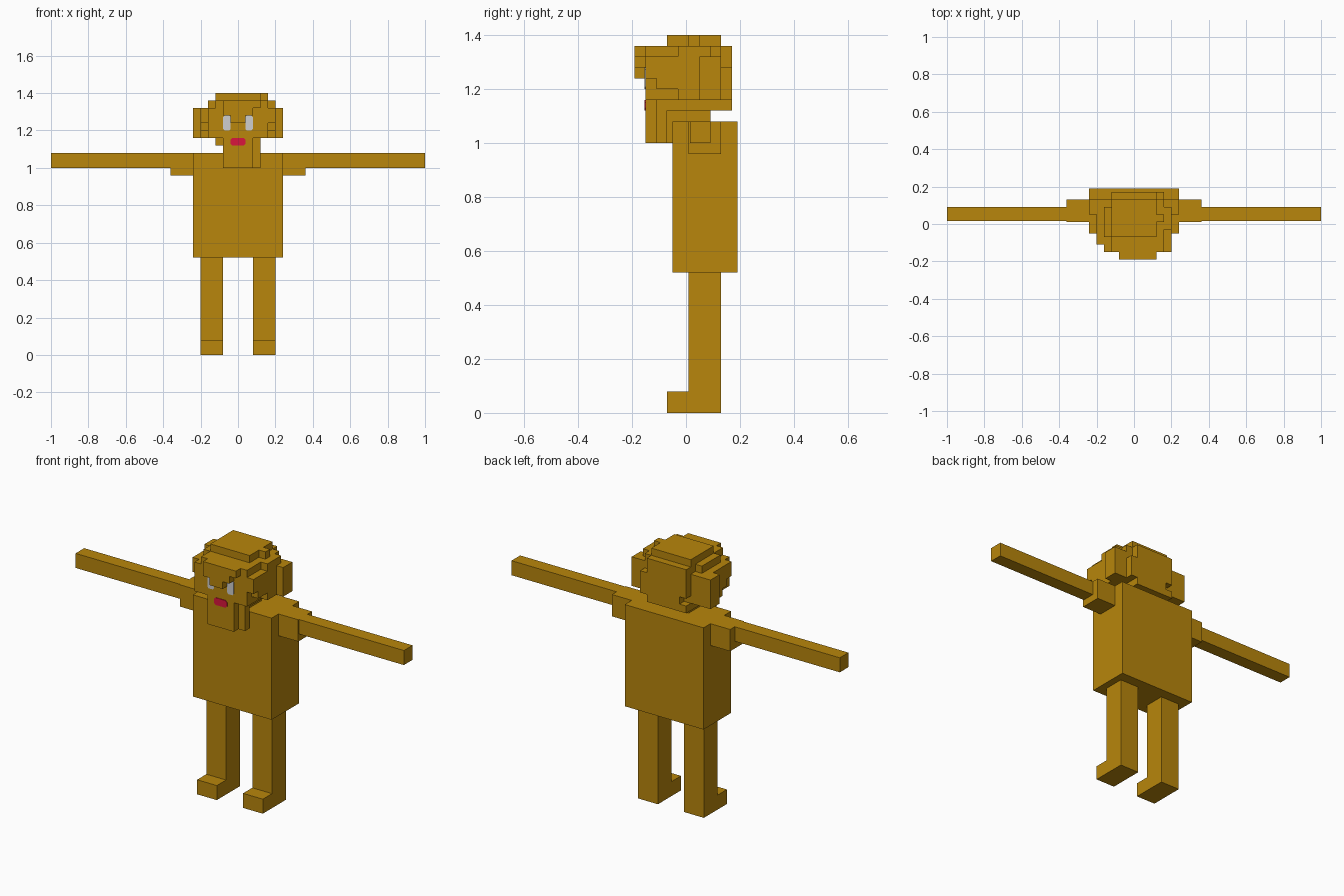
import bpy, bmesh
from mathutils import Vector

if "Cube" in bpy.data.objects:
    bpy.data.objects.remove(bpy.data.objects["Cube"])


def material(name, r, g, b):
    m = bpy.data.materials.new(name)
    m.use_nodes = True
    m.diffuse_color = (r, g, b, 1)
    m.node_tree.nodes["Principled BSDF"].inputs["Base Color"].default_value = (r, g, b, 1)
    return m


gold = material("dark gold", 0.479, 0.238, 0.0035)
grey = material("light grey", 0.62, 0.62, 0.62)
red = material("crimson", 0.70, 0.008, 0.047)


def finish(name, bm, mat):
    bmesh.ops.recalc_face_normals(bm, faces=bm.faces)
    mesh = bpy.data.meshes.new(name)
    bm.to_mesh(mesh)
    bm.free()
    mesh.materials.append(mat)
    ob = bpy.data.objects.new(name, mesh)
    bpy.context.collection.objects.link(ob)
    return ob


def blocks(name, *boxes):
    """One object from boxes given as (x range, y range, z range)."""
    bm = bmesh.new()
    for box in boxes:
        lo, hi = (Vector(c) for c in zip(*box))
        for v in bmesh.ops.create_cube(bm, size=1)["verts"]:
            v.co = (lo + hi) / 2 + v.co * (hi - lo)
    return finish(name, bm, gold)


def plate(name, x, z, w, h, cut, mat):
    """Thin painted plate with clipped corners on the face."""
    bm = bmesh.new()
    a, b = w / 2, h / 2
    outline = [(a, b - cut), (a - cut, b), (cut - a, b), (-a, b - cut),
               (-a, cut - b), (cut - a, -b), (a - cut, -b), (a, cut - b)]
    face = bm.faces.new([bm.verts.new((x + p, -0.153, z + q)) for p, q in outline])
    out = bmesh.ops.extrude_face_region(bm, geom=[face])["geom"]
    bmesh.ops.translate(bm, vec=(0, 0.005, 0),
                        verts=[g for g in out if isinstance(g, bmesh.types.BMVert)])
    finish(name, bm, mat)


def mirrored(s, a, b):
    return (a, b) if s > 0 else (-b, -a)


# Body and limbs
blocks("torso", ((-.24, .24), (-.05, .19), (.52, 1.08)))
for side, s in (("left", 1), ("right", -1)):
    blocks(side + "_shoulder", (mirrored(s, .24, .36), (.01, .13), (.96, 1.08)))
    blocks(side + "_arm", (mirrored(s, .36, 1), (.015, .09), (1, 1.08)))
    leg_x = mirrored(s, .08, .20)
    blocks(side + "_leg", (leg_x, (.01, .13), (0, .52)))
    blocks(side + "_foot", (leg_x, (-.07, .01), (0, .08)))

# Head, neck and long chin
blocks("head", ((-.16, .16), (-.15, .13), (1.16, 1.32)))
blocks("neck", ((-.08, .08), (-.07, .09), (1, 1.12)))
blocks("skull_base", ((-.12, .12), (-.07, .17), (1.12, 1.16)))
blocks("chin", ((-.08, .08), (-.15, -.07), (1, 1.16)),
       ((.08, .12), (-.11, -.07), (1, 1.16)))

# Hair on the sides, stepping down towards the back
for side, s, front in (("left", 1, -.15), ("right", -1, -.11)):
    x = mirrored(s, .16, .20)
    blocks(side + "_hair", (x, (front, -.11 if s > 0 else -.07), (1.24, 1.32)),
           (x, (-.11 if s > 0 else -.07, -.03), (1.20, 1.32)),
           (x, (-.03, .13), (1.16, 1.32)))
    blocks(side + "_hair_tuft", (mirrored(s, .20, .24), (.05, .13), (1.16, 1.32)))

# Hair at the back, with a ragged edge
blocks("back_hair", ((-.08, .12), (.13, .17), (1.16, 1.32)),
       ((.12, .16), (.13, .17), (1.16, 1.28)),
       ((-.12, -.08), (.13, .17), (1.20, 1.32)))

# Crown layers
blocks("upper_hair", ((-.12, .16), (-.15, .13), (1.32, 1.36)),
       ((-.12, .12), (.13, .17), (1.32, 1.36)),
       ((-.16, -.12), (-.07, .09), (1.32, 1.36)),
       ((.16, .20), (-.03, .09), (1.32, 1.36)))
blocks("crown", ((-.12, .12), (-.07, .13), (1.36, 1.40)),
       ((.12, .16), (.01, .05), (1.36, 1.40)))

# Fringe over the forehead
blocks("fringe", ((-.08, .08), (-.19, -.15), (1.28, 1.36)),
       ((-.04, .04), (-.19, -.15), (1.24, 1.28)),
       ((.08, .12), (-.19, -.15), (1.32, 1.36)))

# Painted face
for side, s in (("left", 1), ("right", -1)):
    plate(side + "_eye", .06 * s, 1.24, .04, .08, .008, grey)
plate("mouth", 0, 1.14, .08, .04, .01, red)
